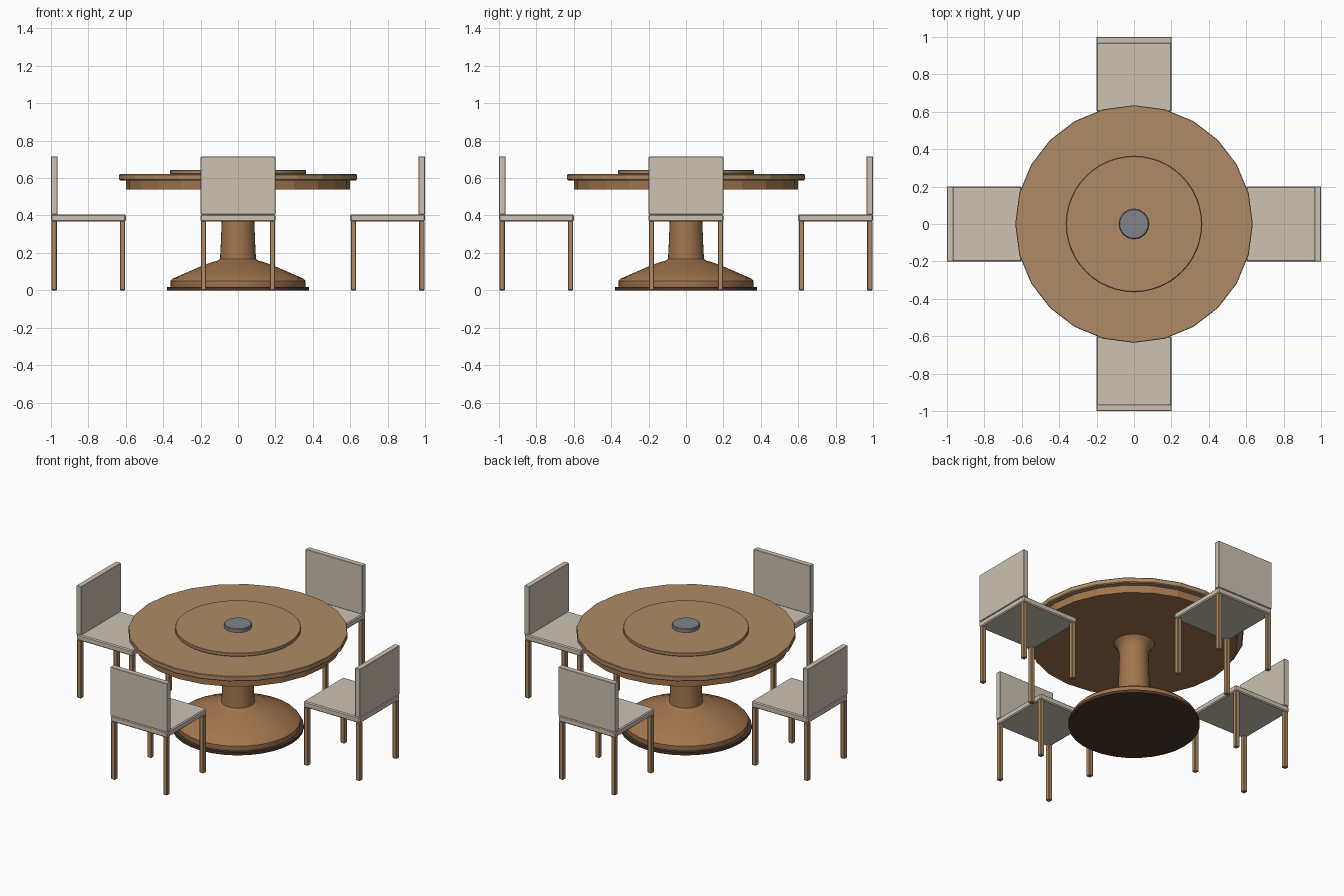
import bpy, bmesh, math
from mathutils import Matrix

if "Cube" in bpy.data.objects:
    bpy.data.objects.remove(bpy.data.objects["Cube"])


def material(name, rgb):
    m = bpy.data.materials.new(name)
    m.diffuse_color = (*rgb, 1)
    m.use_nodes = True
    m.node_tree.nodes["Principled BSDF"].inputs["Base Color"].default_value = m.diffuse_color
    return m


TAN = material("tan_wood", (0.43, 0.26, 0.13))
BROWN = material("brown_wood", (0.36, 0.18, 0.075))
DARK = material("dark_wood", (0.07, 0.04, 0.025))
BEIGE = material("beige_fabric", (0.61, 0.54, 0.45))
GREY = material("grey_metal", (0.22, 0.23, 0.26))


def link(name, bm, mat):
    mesh = bpy.data.meshes.new(name)
    bmesh.ops.recalc_face_normals(bm, faces=bm.faces)
    bm.to_mesh(mesh)
    bm.free()
    mesh.materials.append(mat)
    obj = bpy.data.objects.new(name, mesh)
    bpy.context.collection.objects.link(obj)
    return obj


def lathe(name, profile, sides, mat, smooth=False):
    """Closed solid turned from (radius, height) points, bottom to top."""
    bm = bmesh.new()
    rings = [[bm.verts.new((r * math.cos(2 * math.pi * i / sides),
                            r * math.sin(2 * math.pi * i / sides), z))
              for i in range(sides)] for r, z in profile]
    for a, b in zip(rings, rings[1:]):
        for i in range(sides):
            j = (i + 1) % sides
            bm.faces.new((a[i], a[j], b[j], b[i]))
    bm.faces.new(rings[0][::-1])
    bm.faces.new(rings[-1])
    obj = link(name, bm, mat)
    if smooth:
        bpy.ops.object.select_all(action='DESELECT')
        obj.select_set(True)
        bpy.context.view_layer.objects.active = obj
        bpy.ops.object.shade_smooth_by_angle(angle=math.radians(30))
    return obj


def box(name, lo, hi, mat, turn, bevel):
    """Bevelled box between two corners, turned about the table axis."""
    bm = bmesh.new()
    size = [h - l for l, h in zip(lo, hi)]
    mid = [(l + h) / 2 for l, h in zip(lo, hi)]
    bmesh.ops.create_cube(bm, size=1, matrix=Matrix.Translation(mid) @ Matrix.Diagonal((*size, 1)))
    bmesh.ops.bevel(bm, geom=bm.edges[:], offset=bevel, segments=1, affect='EDGES')
    bm.transform(Matrix.Rotation(turn, 4, 'Z'))
    return link(name, bm, mat)


# Table: apron, top, turntable and centre cap
lathe("table_apron", [(0.60, 0.54), (0.60, 0.59)], 24, BROWN)
lathe("table_top", [(0.63, 0.588), (0.635, 0.593), (0.635, 0.617), (0.632, 0.621)], 24, TAN)
lathe("turntable", [(0.36, 0.621), (0.363, 0.625), (0.363, 0.64), (0.36, 0.643)], 48, TAN, True)
lathe("centre_cap", [(0.08, 0.643), (0.08, 0.662), (0.076, 0.666)], 32, GREY, True)

# Pedestal: dark foot plate, flared base and column
lathe("foot_plate", [(0.38, 0), (0.38, 0.018)], 32, DARK)
lathe("pedestal", [(0.36, 0.018), (0.362, 0.03), (0.362, 0.05), (0.35, 0.062), (0.27, 0.097),
                   (0.19, 0.132), (0.14, 0.15), (0.11, 0.158), (0.096, 0.168), (0.092, 0.25),
                   (0.087, 0.37), (0.085, 0.46), (0.09, 0.50), (0.102, 0.525), (0.118, 0.54)],
      32, BROWN, True)

# Four chairs around the table
for n in range(4):
    turn = n * math.pi / 2
    box(f"chair_{n + 1}_seat", (0.60, -0.20, 0.368), (1.0, 0.20, 0.406), BEIGE, turn, 0.006)
    box(f"chair_{n + 1}_back", (0.965, -0.20, 0.406), (1.0, 0.20, 0.715), BEIGE, turn, 0.002)
    for x, side in ((0.603, "inner"), (0.969, "outer")):
        for y, hand in ((-0.198, "left"), (0.170, "right")):
            box(f"chair_{n + 1}_{side}_{hand}_leg", (x, y, 0), (x + 0.028, y + 0.028, 0.37),
                TAN, turn, 0.003)
